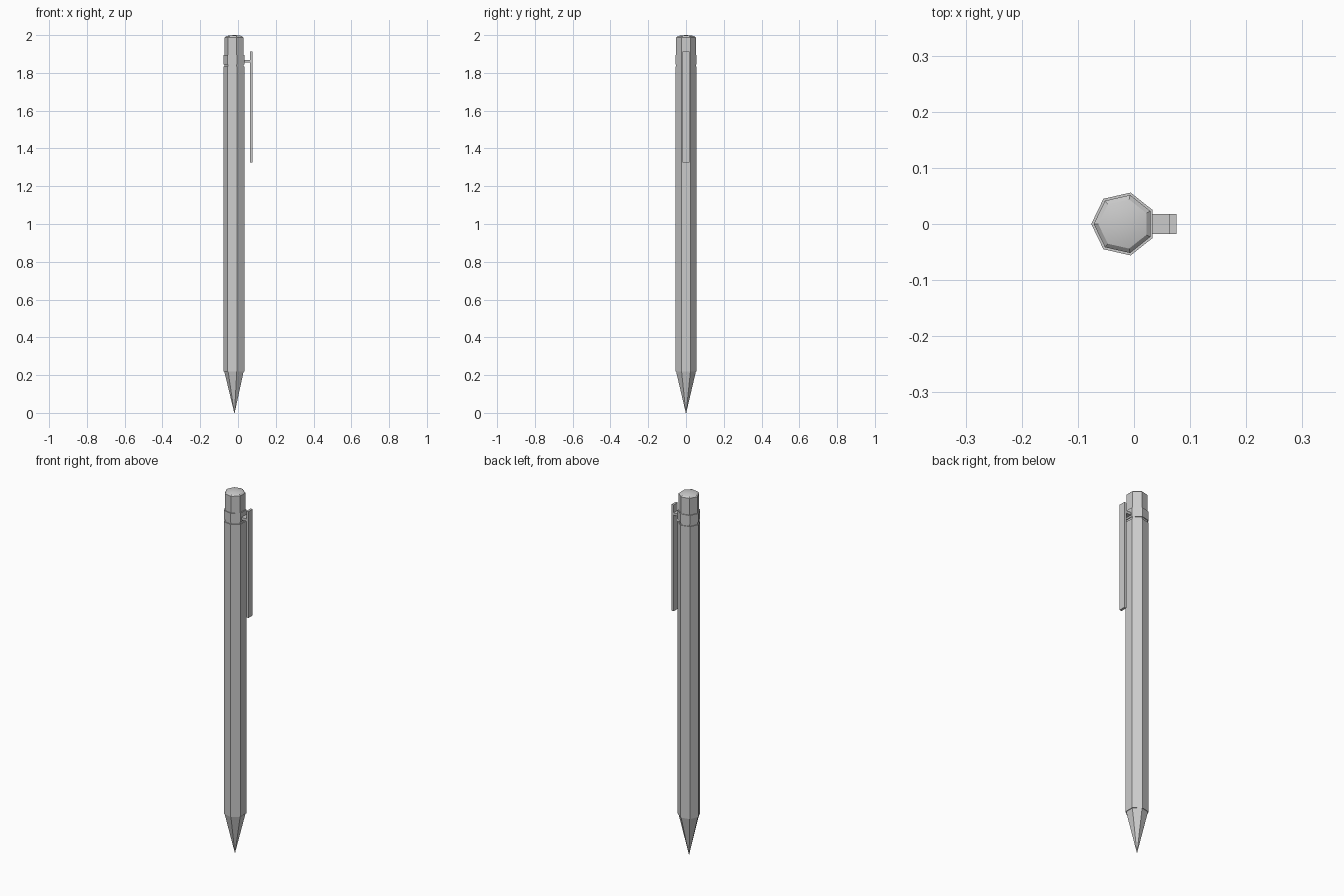
import bpy, bmesh, math

if "Cube" in bpy.data.objects:
    bpy.data.objects.remove(bpy.data.objects["Cube"])

AXIS_X = -0.0187   # pen axis; the clip sticks out towards +x
SIDES = 7


def prism(name, profile, smooth_above=None):
    """Seven-sided closed solid from (radius, z) rings, bottom to top."""
    bm = bmesh.new()
    rings = []
    for r, z in profile:
        if r == 0:
            rings.append([bm.verts.new((AXIS_X, 0, z))])
            continue
        ring = []
        for i in range(SIDES):
            a = math.pi + 2 * math.pi * i / SIDES
            ring.append(bm.verts.new((AXIS_X + r * math.cos(a), r * math.sin(a), z)))
        rings.append(ring)
    for lo, hi in zip(rings, rings[1:]):
        for i in range(SIDES):
            j = (i + 1) % SIDES
            if len(hi) == 1:
                f = bm.faces.new((lo[i], lo[j], hi[0]))
            else:
                f = bm.faces.new((lo[i], lo[j], hi[j], hi[i]))
            if smooth_above is not None and min(v.co.z for v in f.verts) >= smooth_above:
                f.smooth = True
    if len(rings[0]) > 1:
        bm.faces.new(rings[0][::-1])
    if len(rings[-1]) > 1:
        bm.faces.new(rings[-1])
    if smooth_above is not None:
        for e in bm.edges:
            if all(abs(v.co.z - smooth_above) < 1e-4 for v in e.verts):
                e.smooth = False
    return finish(name, bm)


def box(name, x, y, z):
    """Box from (min, max) ranges."""
    bm = bmesh.new()
    bmesh.ops.create_cube(bm, size=1)
    for v in bm.verts:
        for k, (a, b) in enumerate((x, y, z)):
            v.co[k] = a if v.co[k] < 0 else b
    return finish(name, bm)


def finish(name, bm):
    bmesh.ops.recalc_face_normals(bm, faces=bm.faces)
    mesh = bpy.data.meshes.new(name)
    bm.to_mesh(mesh)
    bm.free()
    obj = bpy.data.objects.new(name, mesh)
    bpy.context.collection.objects.link(obj)
    return obj


# Writing end and barrel
prism("tip", [(0.0015, 0.0), (0.004, 0.012), (0.054, 0.22)])
prism("barrel", [(0.0575, 0.22), (0.0575, 1.833)])

# Narrow groove, clip collar and push button with a shallow dome
prism("groove", [(0.053, 1.833), (0.053, 1.845)])
prism("collar", [(0.0575, 1.845), (0.0575, 1.895)])
prism("button", [(0.053, 1.895), (0.053, 1.987), (0.045, 1.994),
                 (0.03, 1.998), (0, 2.0)], smooth_above=1.987)

# Pocket clip and the arm holding it
box("clip_arm", (0.025, 0.064), (-0.018, 0.018), (1.855, 1.869))
box("clip", (0.063, 0.076), (-0.018, 0.018), (1.325, 1.912))
